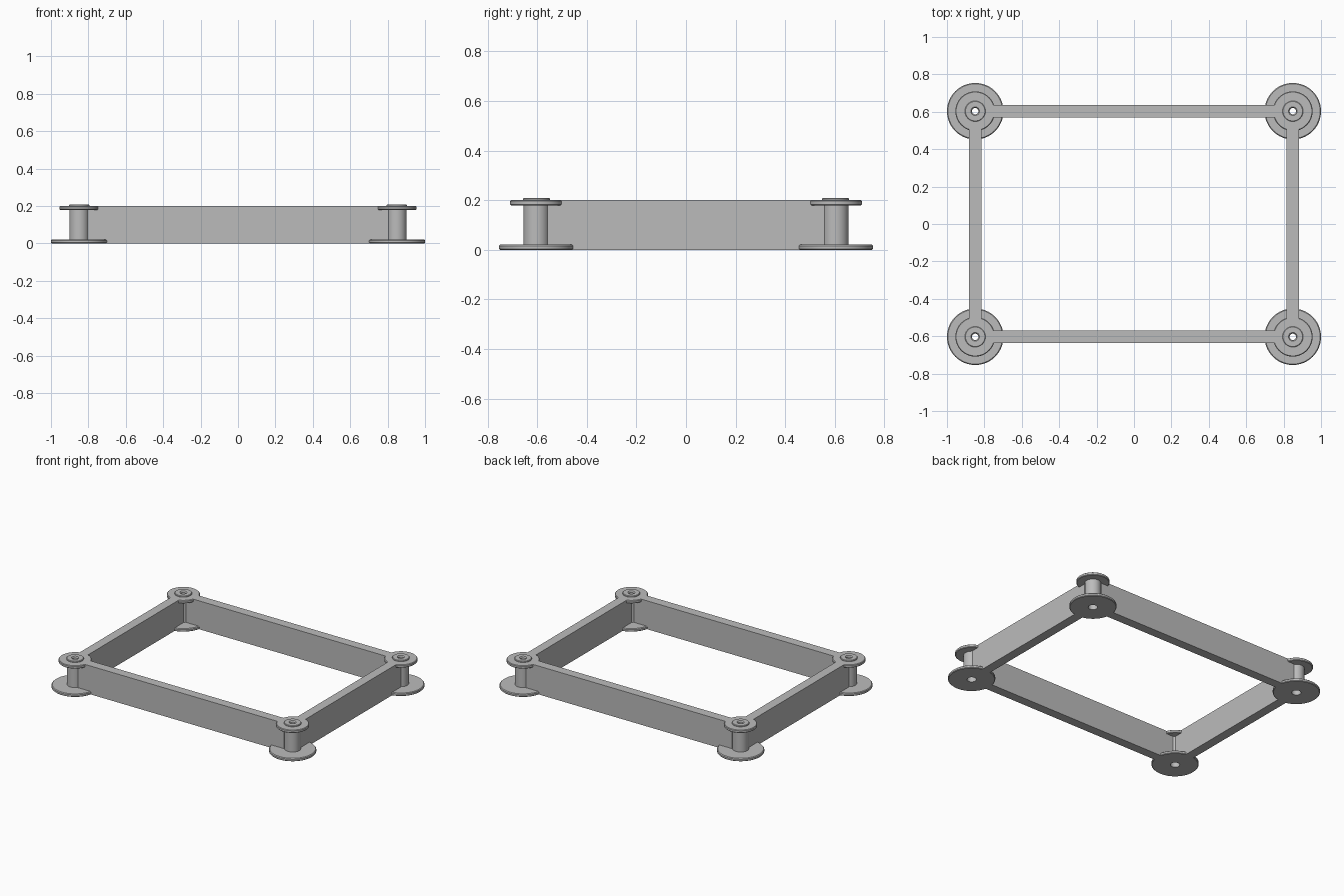
import bpy
import bmesh
import math

cube = bpy.data.objects.get("Cube")
if cube:
    bpy.data.objects.remove(cube, do_unlink=True)

POST_X, POST_Y = 0.849, 0.603
WALL_HEIGHT, WALL_WIDTH = 0.2, 0.065
WALL_GAP = 0.045          # wall ends sit inside the posts, clear of the bore
SEGMENTS = 64

grey = bpy.data.materials.new("plain grey")
grey.use_nodes = True
colour = (0.5, 0.5, 0.5, 1)
grey.diffuse_color = colour
grey.node_tree.nodes["Principled BSDF"].inputs["Base Color"].default_value = colour


def finish(bm, name):
    bmesh.ops.recalc_face_normals(bm, faces=bm.faces)
    mesh = bpy.data.meshes.new(name)
    bm.to_mesh(mesh)
    bm.free()
    mesh.materials.append(grey)
    obj = bpy.data.objects.new(name, mesh)
    bpy.context.collection.objects.link(obj)
    return obj


def lathe(name, profile, x, y):
    """Revolve a closed (radius, height) profile about a vertical axis."""
    bm = bmesh.new()
    rings = []
    for i in range(SEGMENTS):
        a = 2 * math.pi * i / SEGMENTS
        rings.append([bm.verts.new((r * math.cos(a), r * math.sin(a), z))
                      for r, z in profile])
    n = len(profile)
    for i, ring in enumerate(rings):
        after = rings[(i + 1) % SEGMENTS]
        for j in range(n):
            k = (j + 1) % n
            bm.faces.new((ring[j], after[j], after[k], ring[k]))
    obj = finish(bm, name)
    obj.location = (x, y, 0)
    bpy.ops.object.select_all(action='DESELECT')
    obj.select_set(True)
    bpy.context.view_layer.objects.active = obj
    bpy.ops.object.shade_smooth_by_angle(angle=math.radians(30))
    return obj


def wall(name, x, y, size_x, size_y):
    bm = bmesh.new()
    bmesh.ops.create_cube(bm, size=1)
    bmesh.ops.scale(bm, vec=(size_x, size_y, WALL_HEIGHT), verts=bm.verts)
    obj = finish(bm, name)
    obj.location = (x, y, WALL_HEIGHT / 2)


# Corner post: wide foot, stem, upper flange, raised boss and stepped bore
post_profile = [
    (0.03, 0), (0.147, 0), (0.151, 0.004), (0.151, 0.016), (0.146, 0.021),
    (0.052, 0.021), (0.052, 0.179),
    (0.102, 0.179), (0.106, 0.183), (0.106, 0.196), (0.102, 0.2),
    (0.055, 0.2), (0.055, 0.205), (0.052, 0.208),
    (0.023, 0.208), (0.017, 0.2), (0.017, 0.1), (0.03, 0.1),
]

for side, sx in (("left", 1), ("right", -1)):
    for end, sy in (("front", -1), ("back", 1)):
        lathe(f"{end}_{side}_post", post_profile, sx * POST_X, sy * POST_Y)

# Long and short walls joining the posts
for name, s in (("front", -1), ("back", 1)):
    wall(f"{name}_wall", 0, s * POST_Y, 2 * (POST_X - WALL_GAP), WALL_WIDTH)
for name, s in (("left", 1), ("right", -1)):
    wall(f"{name}_wall", s * POST_X, 0, WALL_WIDTH, 2 * (POST_Y - WALL_GAP))
